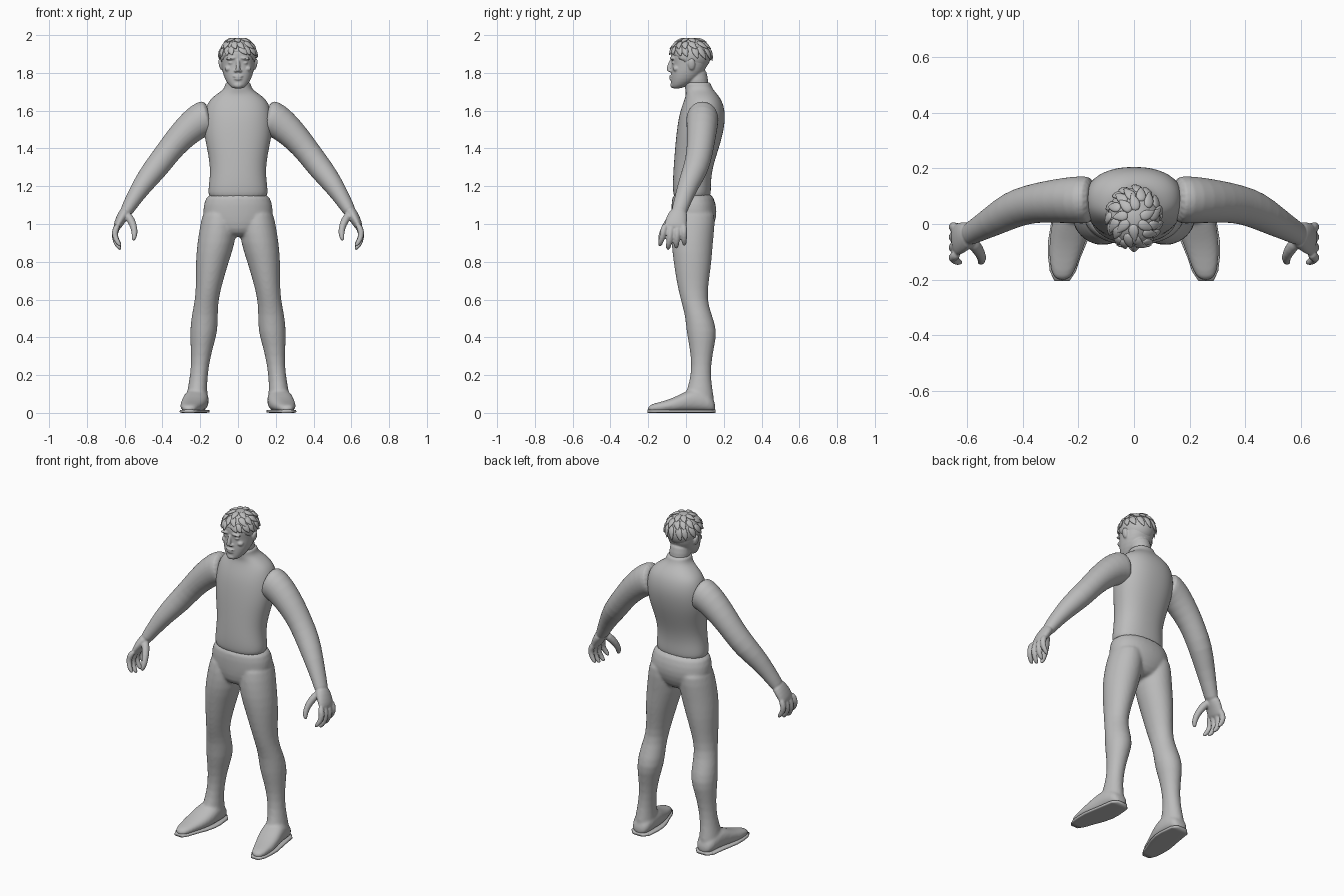
import bpy, bmesh, math, random
from mathutils import Vector, Matrix

random.seed(4)
if "Cube" in bpy.data.objects:
    bpy.data.objects.remove(bpy.data.objects["Cube"])

grey = bpy.data.materials.new("plain grey")
grey.use_nodes = True
tone = (0.5, 0.5, 0.5, 1)
grey.diffuse_color = tone
grey.node_tree.nodes["Principled BSDF"].inputs["Base Color"].default_value = tone


def loft(bm, rings, power=2.0, sides=20):
    """Skin rings given as (centre, half axis u, half axis v)."""
    loops = []
    for centre, u, v in rings:
        loop = []
        for i in range(sides):
            angle = math.tau * i / sides
            c, s = math.cos(angle), math.sin(angle)
            c = math.copysign(abs(c) ** (2 / power), c)
            s = math.copysign(abs(s) ** (2 / power), s)
            loop.append(bm.verts.new(centre + u * c + v * s))
        loops.append(loop)
    for low, high in zip(loops, loops[1:]):
        for i in range(sides):
            j = (i + 1) % sides
            bm.faces.new((low[i], low[j], high[j], high[i]))
    bm.faces.new(loops[0][::-1])
    bm.faces.new(loops[-1])


def level(z, left, right, front, back):
    """Horizontal ring from its four extents."""
    return (Vector(((left + right) / 2, (front + back) / 2, z)),
            Vector(((right - left) / 2, 0, 0)), Vector((0, (back - front) / 2, 0)))


def upright(y, left, right, bottom, top):
    """Ring facing forward, from its four extents."""
    return (Vector(((left + right) / 2, y, (bottom + top) / 2)),
            Vector(((right - left) / 2, 0, 0)), Vector((0, 0, (top - bottom) / 2)))


def tube(bm, points, radii, side=Vector((0, 1, 0)), sides=12):
    """Sweep along points; each radius is (across, along the side vector)."""
    points = [Vector(p) for p in points]
    rings = []
    for i, p in enumerate(points):
        along = (points[min(i + 1, len(points) - 1)] - points[max(i - 1, 0)]).normalized()
        v = (side - along * side.dot(along)).normalized()
        u = v.cross(along)
        across, deep = radii[i]
        rings.append((p, u * across, v * deep))
    loft(bm, rings, sides=sides)


def blob(bm, centre, size, tilt=0):
    matrix = (Matrix.Translation(centre) @ Matrix.Rotation(tilt, 4, "Y")
              @ Matrix.Diagonal((*size, 1)))
    return bmesh.ops.create_uvsphere(bm, u_segments=20, v_segments=14, radius=1, matrix=matrix)


def finish(name, bm, mirror=False, subdivide=1, voxel=0, smooth=0):
    bmesh.ops.recalc_face_normals(bm, faces=bm.faces)
    for face in bm.faces:
        face.smooth = True
    mesh = bpy.data.meshes.new(name)
    bm.to_mesh(mesh)
    bm.free()
    mesh.materials.append(grey)
    obj = bpy.data.objects.new(name, mesh)
    bpy.context.collection.objects.link(obj)
    if subdivide:
        mod = obj.modifiers.new("round", "SUBSURF")
        mod.levels = mod.render_levels = subdivide
    if mirror:
        obj.modifiers.new("mirror", "MIRROR").use_mirror_merge = False
    if voxel:
        mod = obj.modifiers.new("blend", "REMESH")
        mod.mode = "VOXEL"
        mod.voxel_size = voxel
        mod.use_smooth_shade = True
        mod = obj.modifiers.new("soften", "SMOOTH")
        mod.factor = 0.5
        mod.iterations = smooth
    return obj


# Torso with high collar
bm = bmesh.new()
torso = [(1.12, .15, -.06, .125), (1.17, .16, -.07, .133), (1.23, .151, -.07, .132),
         (1.3, .148, -.066, .142), (1.38, .16, -.06, .167), (1.46, .178, -.053, .192),
         (1.54, .182, -.043, .207), (1.6, .175, -.03, .206), (1.65, .158, -.012, .192),
         (1.685, .118, 0, .168), (1.71, .078, -.004, .145), (1.735, .068, -.006, .133),
         (1.755, .066, -.006, .128)]
loft(bm, [level(z, -w, w, f, b) for z, w, f, b in torso], power=2.25, sides=28)
finish("torso", bm, subdivide=2)

# Trousers: pelvis, legs and boots blended into one skin
bm = bmesh.new()
pelvis = [(1.18, .166, -.075, .138), (1.1, .183, -.078, .161), (1.04, .19, -.077, .165),
          (.97, .15, -.07, .14), (.93, .06, -.04, .1)]
loft(bm, [level(z, -w, w, f, b) for z, w, f, b in pelvis], power=2.2, sides=24)
leg = [(1.1, .015, .18, -.06, .155), (1, .002, .2, -.075, .155), (.9, .014, .217, -.08, .143),
       (.8, .048, .225, -.067, .137), (.7, .078, .223, -.052, .122), (.6, .104, .227, -.03, .111),
       (.52, .106, .246, -.005, .137), (.43, .106, .256, .001, .168), (.35, .132, .251, .018, .149),
       (.25, .154, .248, .03, .132), (.16, .164, .26, .018, .134), (.09, .16, .275, -.01, .148),
       (.02, .158, .28, -.01, .154)]
loft(bm, [level(*row) for row in leg])
foot = [(.157, .185, .25, .05), (.13, .16, .275, .1), (.05, .153, .287, .135),
        (0, .155, .296, .115), (-.06, .17, .306, .083), (-.12, .195, .306, .062),
        (-.17, .212, .3, .05), (-.205, .235, .283, .036)]
loft(bm, [upright(y, a, b, .004, top) for y, a, b, top in foot], power=2.4)
finish("trousers_and_boots", bm, mirror=True, voxel=.008, smooth=6)

# Boot soles
bm = bmesh.new()
loft(bm, [upright(y, a - .003, b + .003, 0, .017) for y, a, b, top in foot], power=5)
finish("boot_soles", bm, mirror=True, subdivide=0)

# Arms with hands
bm = bmesh.new()
tube(bm, [(.145, .087, 1.565), (.18, .087, 1.56), (.235, .086, 1.527), (.315, .08, 1.45),
          (.375, .072, 1.375), (.44, .052, 1.29), (.508, .01, 1.205), (.578, -.028, 1.092),
          (.6, -.042, 1.05)],
     [(.095, .084), (.098, .087), (.087, .084), (.074, .076), (.067, .07),
      (.066, .068), (.054, .056), (.037, .042), (.034, .044)], sides=20)
tube(bm, [(.585, -.032, 1.08), (.612, -.045, 1.04), (.634, -.056, 1), (.645, -.06, .97)],
     [(.034, .042), (.03, .056), (.025, .06), (.018, .056)], sides=16)
finger = [(.017, .018), (.018, .018), (.016, .017), (.014, .015), (.007, .008)]
for i, drop in enumerate((.012, -.006, 0, .016)):
    root, tip = -.105 + .031 * i, -.138 + .043 * i
    mid = (root + tip) / 2
    tube(bm, [(.634, root, 1), (.651, mid, .96 + drop / 2), (.654, mid, .925 + drop),
              (.635, tip, .885 + drop), (.617, tip, .869 + drop)], finger)
tube(bm, [(.59, -.055, 1.055), (.562, -.09, 1.015), (.547, -.118, .97),
          (.548, -.135, .93), (.558, -.14, .91)],
     [(.024, .026), (.022, .023), (.018, .019), (.015, .016), (.007, .008)])
finish("arms_and_hands", bm, mirror=True, voxel=.0055, smooth=4)

# Head with neck, face and ears
bm = bmesh.new()
skull = [(1.715, .026, -.074, -.035), (1.735, .05, -.079, .02), (1.77, .072, -.08, .07),
         (1.81, .084, -.079, .1), (1.85, .089, -.074, .116), (1.88, .091, -.083, .12),
         (1.92, .09, -.08, .12), (1.955, .072, -.06, .1), (1.975, .035, -.02, .06)]
loft(bm, [level(z, -w, w, f, b) for z, w, f, b in skull], power=2.2, sides=24)
tube(bm, [(0, .064, 1.71), (0, .058, 1.76), (0, .045, 1.83)], [(.06, .06)] * 3, sides=20)
tube(bm, [(0, -.074, 1.872), (0, -.084, 1.845), (0, -.092, 1.822), (0, -.088, 1.804)],
     [(.009, .012), (.01, .012), (.014, .013), (.012, .01)])
blob(bm, (0, -.079, 1.782), (.026, .011, .006))
blob(bm, (0, -.078, 1.768), (.022, .011, .007))
blob(bm, (0, -.07, 1.735), (.024, .013, .016))
for s in (-1, 1):
    blob(bm, (s * .012, -.083, 1.81), (.009, .009, .007))
    blob(bm, (s * .036, -.073, 1.877), (.03, .013, .008), s * .15)
    blob(bm, (s * .036, -.063, 1.853), (.016, .012, .008))
    blob(bm, (s * .05, -.052, 1.822), (.022, .018, .015))
    blob(bm, (s * .092, .03, 1.845), (.01, .019, .031), s * .2)
finish("head", bm, voxel=.0045, smooth=3)

# Hair cap, trimmed along a sloping hairline
centre, size = Vector((0, .024, 1.89)), Vector((.097, .109, .095))
bm = bmesh.new()
blob(bm, centre, size)
below = [f for f in bm.faces if f.calc_center_median().z < 1.908 - .68 * (f.calc_center_median().y + .08)]
bmesh.ops.delete(bm, geom=below, context="FACES")
cap = finish("hair_cap", bm)
cap.modifiers.new("thickness", "SOLIDIFY").thickness = .012


def on_scalp(azimuth, height, lift):
    flat = math.cos(height)
    normal = Vector((flat * math.sin(azimuth), -flat * math.cos(azimuth), math.sin(height)))
    return centre + normal * size * lift


# Hair locks sweeping down from the crown, with lifted tips
bm = bmesh.new()
for count, start, length in ((7, 1.35, .6), (12, .95, .6), (15, .55, .5)):
    for i in range(count):
        azimuth = math.tau * (i + random.uniform(-.25, .25)) / count
        sweep = random.uniform(.15, .45)
        behind = (1 - math.cos(azimuth)) / 2
        reach = length + .35 * behind * (start < .6)
        path = [on_scalp(azimuth + sweep * t, start - reach * t, lift)
                for t, lift in ((0, .97), (.35, 1.02), (.7, 1.035), (1, 1.1))]
        outward = (path[1] - centre).normalized()
        tube(bm, path, [(.012, .006), (.023, .009), (.016, .008), (.001, .001)],
             side=outward, sides=8)
finish("hair_locks", bm)
